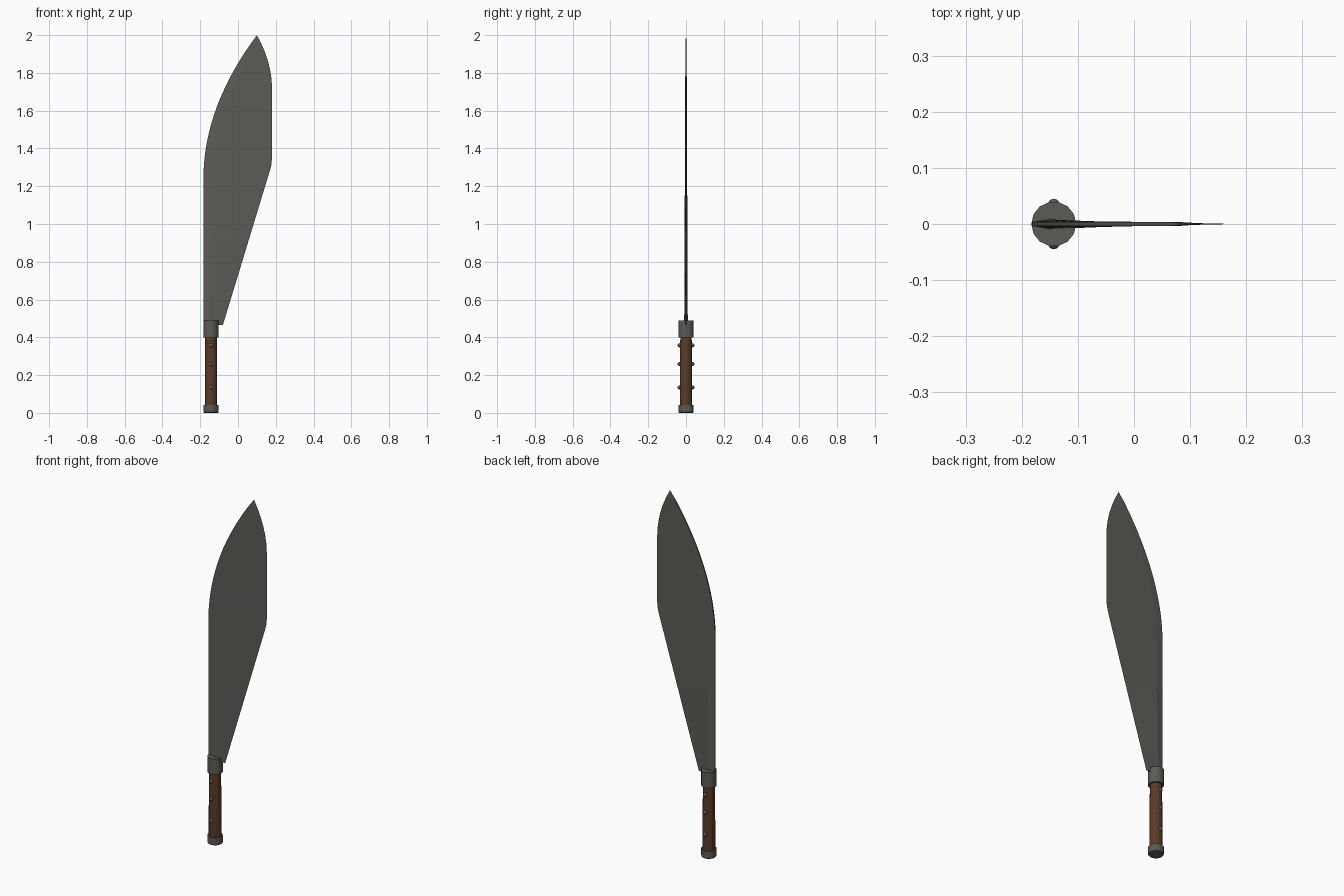
import bpy, bmesh, math

if "Cube" in bpy.data.objects:
    bpy.data.objects.remove(bpy.data.objects["Cube"])

HX = -0.143  # handle axis


def material(name, rgb):
    m = bpy.data.materials.new(name)
    m.diffuse_color = (*rgb, 1)
    m.use_nodes = True
    m.node_tree.nodes["Principled BSDF"].inputs["Base Color"].default_value = m.diffuse_color
    return m


wood = material("dark_wood", (0.10, 0.045, 0.022))
steel = material("dark_steel", (0.11, 0.105, 0.095))


def finish(name, bm, mat):
    bmesh.ops.recalc_face_normals(bm, faces=bm.faces)
    me = bpy.data.meshes.new(name)
    bm.to_mesh(me)
    bm.free()
    me.materials.append(mat)
    ob = bpy.data.objects.new(name, me)
    bpy.context.collection.objects.link(ob)
    return ob


def turned(name, profile, mat, sides=14):
    """Closed lathe shape on the handle axis from (radius, z) pairs."""
    bm = bmesh.new()
    rings = [[bm.verts.new((HX + r * math.cos(2 * math.pi * i / sides),
                            r * math.sin(2 * math.pi * i / sides), z))
              for i in range(sides)] for r, z in profile]
    for a, b in zip(rings, rings[1:]):
        for i in range(sides):
            j = (i + 1) % sides
            bm.faces.new((a[i], a[j], b[j], b[i]))
    bm.faces.new(rings[0])
    bm.faces.new(rings[-1])
    return finish(name, bm, mat)


def quad(a, b, c, t):
    return a * (1 - t) ** 2 + 2 * b * t * (1 - t) + c * t * t


def spine_x(z):
    t = max(0, (z - 1.24) / 0.76)
    return quad(-0.183, -0.183, 0.1, t)


def edge_x(z):
    if z < 1.27:
        return -0.08 + (z - 0.465) * 0.245 / 0.805
    if z < 1.35:
        return quad(0.165, 0.18, 0.18, (z - 1.27) / 0.08)
    return quad(0.18, 0.176, 0.1, max(0, (z - 1.73) / 0.27))


# Blade: chamfered spine, ridge, then a long taper to the cutting edge
bm = bmesh.new()
levels = [0.465, 0.94, 1.24, 1.27, 1.31, 1.35] + [1.35 + 0.65 * i / 14 for i in range(1, 14)]
rows = []
for z in levels:
    l, r = spine_x(z), edge_x(z)
    t = 0.0095 - 0.0042 * (z - 0.465)
    m = l + min(0.04, 0.3 * (r - l))
    s = 0.0032
    if z > 1.85:
        t = max(0.0033, t * 0.9)
    rows.append([bm.verts.new(p) for p in
                 ((l, -s, z), (m, -t, z), (r, 0, z), (m, t, z), (l, s, z))])
for a, b in zip(rows, rows[1:]):
    for i in range(5):
        j = (i + 1) % 5
        bm.faces.new((a[i], a[j], b[j], b[i]))
bm.faces.new(rows[0])
tip = bm.verts.new((0.1, 0, 2.0))
for i in range(5):
    bm.faces.new((rows[-1][i], rows[-1][(i + 1) % 5], tip))
finish("blade", bm, steel)

# Handle: pommel cap, grip and ferrule
turned("pommel", [(0.037, 0), (0.04, 0.004), (0.04, 0.043)], steel)
turned("grip", [(0.033, 0.03), (0.033, 0.2), (0.031, 0.41)], wood)
turned("ferrule", [(0.04, 0.40), (0.04, 0.488)], steel)

# Rivets on both sides of the grip
for n, z in enumerate((0.135, 0.258, 0.358)):
    for side, sy in (("front", -1), ("back", 1)):
        bm = bmesh.new()
        bmesh.ops.create_uvsphere(bm, u_segments=10, v_segments=6, radius=0.011)
        bmesh.ops.translate(bm, verts=bm.verts, vec=(HX, sy * 0.034, z))
        finish(f"rivet_{side}_{n + 1}", bm, steel)
